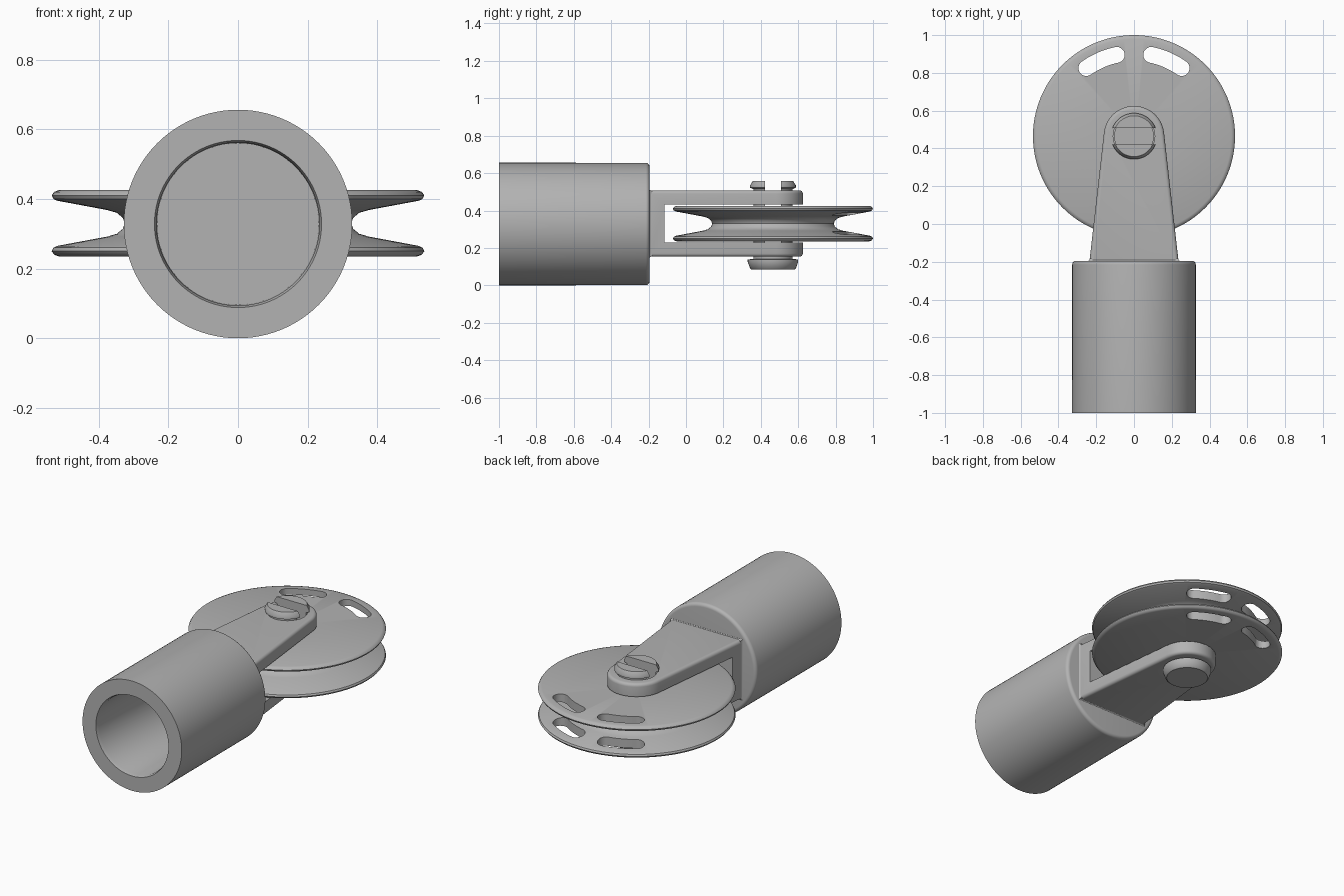
import bpy, bmesh, math
from mathutils import Matrix, Vector

if "Cube" in bpy.data.objects:
    bpy.data.objects.remove(bpy.data.objects["Cube"], do_unlink=True)

MID = 0.33      # height of the main axis
AXLE_Y = 0.465  # position of the wheel axle

grey = bpy.data.materials.new("plain grey")
grey.use_nodes = True
grey.diffuse_color = (0.45, 0.45, 0.45, 1)
grey.node_tree.nodes["Principled BSDF"].inputs["Base Color"].default_value = grey.diffuse_color


def make(name, bm):
    bmesh.ops.remove_doubles(bm, verts=bm.verts, dist=1e-5)
    bmesh.ops.recalc_face_normals(bm, faces=bm.faces)
    mesh = bpy.data.meshes.new(name)
    bm.to_mesh(mesh)
    bm.free()
    mesh.materials.append(grey)
    obj = bpy.data.objects.new(name, mesh)
    bpy.context.collection.objects.link(obj)
    return obj


def lathe(name, profile, matrix, closed=False, steps=96):
    """Revolve (radius, height) points around z, then place the result."""
    bm = bmesh.new()
    verts = [bm.verts.new((r, 0, h)) for r, h in profile]
    pairs = list(zip(verts, verts[1:])) + ([(verts[-1], verts[0])] if closed else [])
    edges = [bm.edges.new(p) for p in pairs]
    bmesh.ops.spin(bm, geom=verts + edges, cent=(0, 0, 0), axis=(0, 0, 1),
                   angle=math.tau, steps=steps)
    bm.transform(matrix)
    return make(name, bm)


def prism(name, outline, z0, z1):
    bm = bmesh.new()
    face = bm.faces.new([bm.verts.new((x, y, z0)) for x, y in outline])
    new = bmesh.ops.extrude_face_region(bm, geom=[face])["geom"]
    bmesh.ops.translate(bm, vec=(0, 0, z1 - z0),
                        verts=[v for v in new if isinstance(v, bmesh.types.BMVert)])
    return make(name, bm)


def box(name, x, y0, y1, z0, z1):
    return prism(name, [(-x, y0), (x, y0), (x, y1), (-x, y1)], z0, z1)


def arc(cx, cy, r, a0, a1, n):
    angles = [math.radians(a0 + (a1 - a0) * i / n) for i in range(n + 1)]
    return [(cx + r * math.cos(a), cy + r * math.sin(a)) for a in angles]


def apply(obj, mod):
    bpy.context.view_layer.objects.active = obj
    bpy.ops.object.modifier_apply(modifier=mod.name)


def cut(obj, *cutters):
    for cutter in cutters:
        mod = obj.modifiers.new("cut", "BOOLEAN")
        mod.operation, mod.solver, mod.object = "DIFFERENCE", "EXACT", cutter
        apply(obj, mod)
        bpy.data.objects.remove(cutter, do_unlink=True)


at_axle = Matrix.Translation((0, AXLE_Y, 0))
along_y = Matrix.Translation((0, 0, 0.328)) @ Matrix.Rotation(-math.pi / 2, 4, "X")

# Hollow socket, open at the front, rounded at the back rim
rim = arc(0.307, -0.215, 0.02, 0, 90, 6)
socket = lathe("socket", [(0, -0.45), (0.232, -0.45), (0.234, -0.98), (0.24, -1),
                          (0.328, -1)] + rim + [(0, -0.195)], along_y)

# Tapered fork with rounded outer edges, a wheel gap and an axle hole
fork = prism("fork", [(-0.235, -0.19), (-0.235, -0.25), (0.235, -0.25), (0.235, -0.19)]
             + arc(0, AXLE_Y, 0.16, 6, 174, 28), 0.153, 0.508)
bevel = fork.modifiers.new("round", "BEVEL")
bevel.width, bevel.segments, bevel.limit_method = 0.018, 4, "ANGLE"
bevel.angle_limit = math.radians(50)
apply(fork, bevel)
hole = lathe("hole_cutter", [(0, 0), (0.11, 0), (0.11, 1), (0, 1)], at_axle)
cut(fork, box("gap_cutter", 1, -0.115, 1, 0.23, 0.432), hole)

# Small fillet where the fork meets the socket
bm = bmesh.new()
rows = []
for off, y in arc(0.015, -0.183, 0.015, 180, 270, 5):
    rows.append([bm.verts.new((sx * (0.234 + off), y, MID + sz * (0.176 + off)))
                 for sx, sz in ((-1, -1), (1, -1), (1, 1), (-1, 1))])
for a, b in zip(rows, rows[1:]):
    for i in range(4):
        j = (i + 1) % 4
        bm.faces.new((a[i], a[j], b[j], b[i]))
for end in (rows[0], rows[-1]):
    bm.faces.new(end)
fillet = make("fork_fillet", bm)

# Grooved wheel with two curved slots through both flanges
half = [(0.11, 0.095), (0.515, 0.095), (0.528, 0.09), (0.535, 0.08), (0.53, 0.07),
        (0.52, 0.065), (0.375, 0.038), (0.348, 0.03), (0.331, 0.016)]
section = half + [(0.325, 0)] + [(r, -h) for r, h in reversed(half)]
wheel = lathe("wheel", section, Matrix.Translation((0, AXLE_Y, MID)), closed=True, steps=128)
for start in (55, 102):
    end = start + 23
    tips = [(0.44 * math.cos(math.radians(a)), AXLE_Y + 0.44 * math.sin(math.radians(a)))
            for a in (start, end)]
    outline = (arc(0, AXLE_Y, 0.482, start, end, 10)
               + arc(*tips[1], 0.042, end, end + 180, 12)[1:]
               + arc(0, AXLE_Y, 0.398, end, start, 10)[1:]
               + arc(*tips[0], 0.042, start + 180, start + 360, 12)[1:-1])
    cut(wheel, prism("slot_cutter", outline, 0.1, 0.6))

# Snap pin: chamfered foot, split shaft and barbed prongs
pin = lathe("snap_pin", [(0, 0.085), (0.115, 0.085), (0.122, 0.09), (0.135, 0.125),
                         (0.135, 0.138), (0.105, 0.142), (0.105, 0.515), (0.122, 0.522),
                         (0.122, 0.535), (0.108, 0.558), (0, 0.558)], at_axle, steps=64)
cut(pin, box("split_cutter", 1, AXLE_Y - 0.043, AXLE_Y + 0.043, 0.17, 1))

# Smooth shading with sharp edges kept
bpy.ops.object.select_all(action="DESELECT")
for obj in (socket, fork, fillet, wheel, pin):
    obj.select_set(True)
bpy.context.view_layer.objects.active = socket
bpy.ops.object.shade_smooth_by_angle(angle=math.radians(35))
